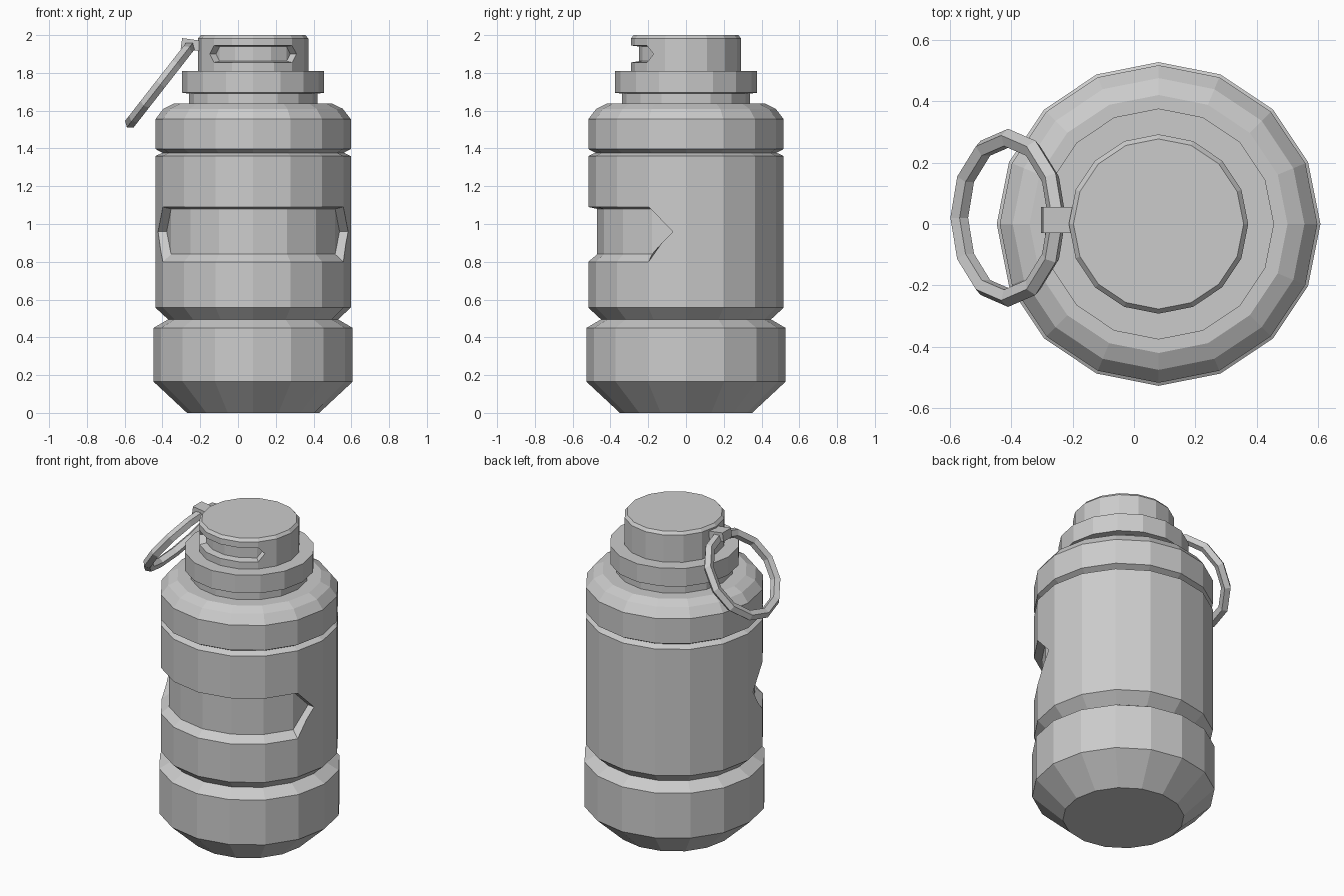
import bpy, bmesh, math
from mathutils import Matrix, Vector

SIDES = 16
AXIS_X = 0.08

if "Cube" in bpy.data.objects:
    bpy.data.objects.remove(bpy.data.objects["Cube"], do_unlink=True)

grey = bpy.data.materials.new("plain grey")
grey.use_nodes = True
grey.diffuse_color = (0.6, 0.6, 0.6, 1)
grey.node_tree.nodes["Principled BSDF"].inputs["Base Color"].default_value = (0.6, 0.6, 0.6, 1)


def finish(name, bm):
    bmesh.ops.recalc_face_normals(bm, faces=bm.faces)
    mesh = bpy.data.meshes.new(name)
    bm.to_mesh(mesh)
    bm.free()
    mesh.materials.append(grey)
    obj = bpy.data.objects.new(name, mesh)
    bpy.context.collection.objects.link(obj)
    return obj


def spoke(i):
    a = math.tau * i / SIDES
    return Vector((math.cos(a), math.sin(a), 0))


def place(direction, r, z):
    return Vector((AXIS_X, 0, z)) + direction * r


def lathe(name, profile):
    """Closed faceted solid from (radius, height) pairs."""
    bm = bmesh.new()
    rings = [[bm.verts.new(place(spoke(i), r, z)) for i in range(SIDES)]
             for r, z in profile]
    for low, high in zip(rings, rings[1:]):
        for i in range(SIDES):
            j = (i + 1) % SIDES
            bm.faces.new((low[i], low[j], high[j], high[i]))
    bm.faces.new(rings[0])
    bm.faces.new(rings[-1])
    return finish(name, bm)


def carve_slot(target, first, last, reach, tip_z, floor, mouth):
    """Cut a wrap-around slot with pointed ends; floor and mouth are (radius, low, high)."""
    bm = bmesh.new()
    tips = [spoke(first).lerp(spoke(first - 1), reach),
            spoke(last).lerp(spoke(last + 1), reach)]
    loops = []
    for r, low, high in (floor, mouth):
        span = range(first, last + 1)
        bottom = [bm.verts.new(place(spoke(i), r, low)) for i in span]
        top = [bm.verts.new(place(spoke(i), r, high)) for i in span]
        ends = [bm.verts.new(place(t, r, tip_z)) for t in tips]
        for i in range(len(top) - 1):
            bm.faces.new((bottom[i], bottom[i + 1], top[i + 1], top[i]))
        bm.faces.new((ends[0], bottom[0], top[0]))
        bm.faces.new((ends[1], top[-1], bottom[-1]))
        loops.append([ends[0]] + bottom + [ends[1]] + top[::-1])
    inner, outer = loops
    for i in range(len(inner)):
        j = (i + 1) % len(inner)
        bm.faces.new((inner[i], inner[j], outer[j], outer[i]))
    cutter = finish("slot_cutter", bm)
    cutter.hide_render = True
    mod = target.modifiers.new("slot", "BOOLEAN")
    mod.operation = "DIFFERENCE"
    mod.solver = "EXACT"
    mod.object = cutter
    bpy.context.view_layer.objects.active = target
    bpy.ops.object.modifier_apply(modifier=mod.name)
    bpy.data.objects.remove(cutter, do_unlink=True)


# Grooved body with a tapered foot and rounded shoulder
body = lathe("body", [
    (0.35, 0), (0.527, 0.165), (0.527, 0.45), (0.45, 0.495), (0.517, 0.557),
    (0.517, 1.36), (0.48, 1.377), (0.517, 1.397), (0.517, 1.555),
    (0.475, 1.61), (0.42, 1.637)])
carve_slot(body, 9, 15, 0.65, 0.96, (0.47, 0.84, 1.08), (0.564, 0.76, 1.1))

# Neck and collar
lathe("collar", [(0.34, 1.62), (0.34, 1.69), (0.376, 1.695), (0.376, 1.81)])

# Cap with a small front slot
cap = lathe("cap", [(0.292, 1.79), (0.292, 1.982), (0.277, 2.0)])
carve_slot(cap, 10, 14, 0.37, 1.9, (0.25, 1.862, 1.94), (0.334, 1.848, 1.95))

# Tilted pull ring
bm = bmesh.new()
MAJOR, MINOR = 12, 5
tilt = Matrix.Translation((-0.41, 0.02, 1.74)) @ Matrix.Rotation(math.radians(-52), 4, "Y")
grid = []
for i in range(MAJOR):
    a = math.tau * i / MAJOR
    row = []
    for k in range(MINOR):
        b = math.tau * k / MINOR
        r = 0.259 + 0.031 * math.cos(b)
        row.append(bm.verts.new(tilt @ Vector((r * math.cos(a), r * math.sin(a), 0.03 * math.sin(b)))))
    grid.append(row)
for i in range(MAJOR):
    for k in range(MINOR):
        n, m = (i + 1) % MAJOR, (k + 1) % MINOR
        bm.faces.new((grid[i][k], grid[n][k], grid[n][m], grid[i][m]))
finish("pull_ring", bm)

# Lug joining the ring to the cap
bm = bmesh.new()
bmesh.ops.create_cube(bm, size=1, matrix=Matrix.Translation((-0.25, 0.013, 1.95))
                      @ Matrix.Rotation(math.radians(8), 4, "Y")
                      @ Matrix.Diagonal((0.1, 0.085, 0.055, 1)))
finish("ring_lug", bm)
